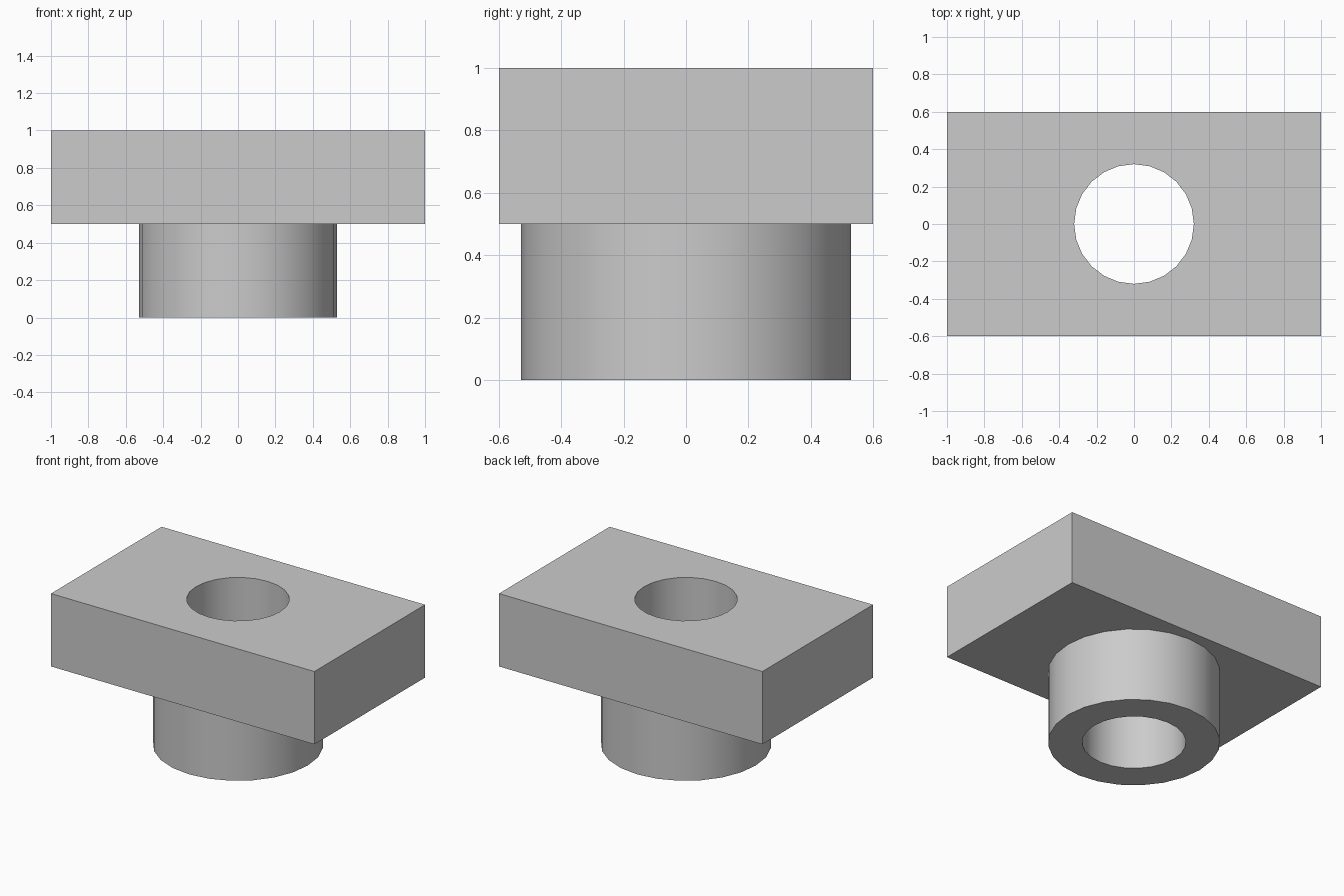
import bpy
import math

if "Cube" in bpy.data.objects:
    bpy.data.objects.remove(bpy.data.objects["Cube"], do_unlink=True)

SIDES = 24
OUTER_R = 0.53
BORE_R = 0.32

grey = bpy.data.materials.new("plain grey")
grey.use_nodes = True
colour = (0.6, 0.6, 0.6, 1)
grey.diffuse_color = colour
grey.node_tree.nodes["Principled BSDF"].inputs["Base Color"].default_value = colour


def cylinder(name, radius, bottom, top):
    bpy.ops.mesh.primitive_cylinder_add(
        vertices=SIDES, radius=radius, depth=top - bottom,
        location=(0, 0, (top + bottom) / 2))
    obj = bpy.context.object
    obj.name = name
    obj.data.materials.append(grey)
    return obj


def combine(target, tool, operation):
    mod = target.modifiers.new(operation.title(), 'BOOLEAN')
    mod.operation = operation
    mod.solver = 'EXACT'
    mod.object = tool
    bpy.context.view_layer.objects.active = target
    bpy.ops.object.modifier_apply(modifier=mod.name)
    bpy.data.objects.remove(tool, do_unlink=True)


# Rectangular plate
bpy.ops.mesh.primitive_cube_add(size=1, location=(0, 0, 0.75))
block = bpy.context.object
block.name = "flanged_bushing"
block.scale = (2, 1.2, 0.5)
bpy.ops.object.transform_apply(location=True, rotation=False, scale=True)
block.data.materials.append(grey)

# Round collar below the plate, then the bore through both
combine(block, cylinder("collar", OUTER_R, 0, 0.75), 'UNION')
combine(block, cylinder("bore", BORE_R, -0.2, 1.2), 'DIFFERENCE')

# Smooth round walls with crisp rims
bpy.ops.object.select_all(action='DESELECT')
block.select_set(True)
bpy.context.view_layer.objects.active = block
bpy.ops.object.shade_smooth_by_angle(angle=math.radians(30))
